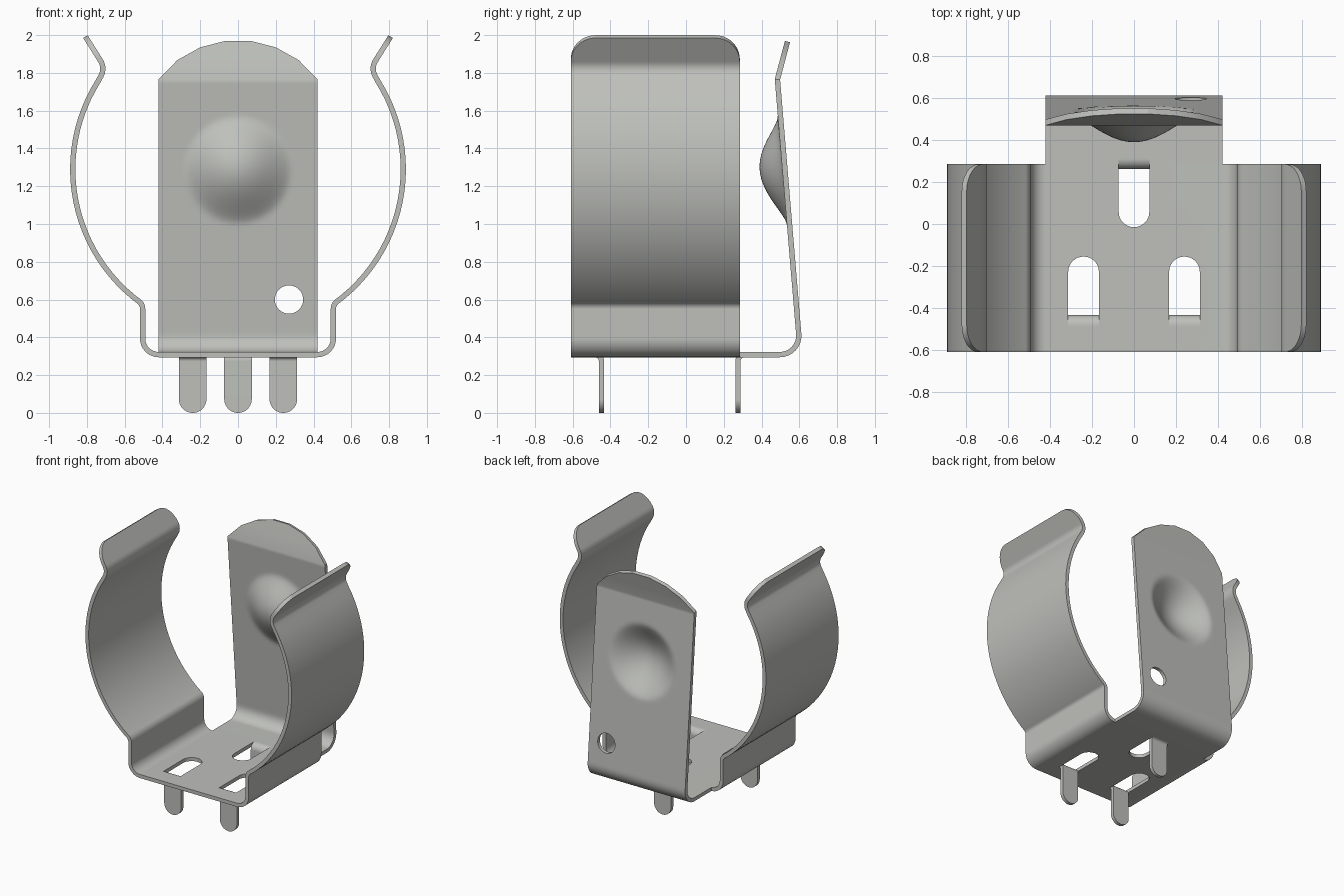
import bpy, bmesh, math
from mathutils import Vector

if "Cube" in bpy.data.objects:
    bpy.data.objects.remove(bpy.data.objects["Cube"], do_unlink=True)

T = 0.028          # sheet thickness
FLOOR = 0.3085     # mid-height of the floor sheet

metal = bpy.data.materials.new("grey metal")
metal.use_nodes = True
COLOUR = (0.52, 0.53, 0.50, 1)
metal.diffuse_color = COLOUR
metal.node_tree.nodes["Principled BSDF"].inputs["Base Color"].default_value = COLOUR


def rounded(points, steps=8):
    """Polyline from (u, z, radius) points with filleted corners."""
    out = []
    for i, (u, z, r) in enumerate(points):
        p = Vector((u, z))
        if r == 0 or i in (0, len(points) - 1):
            out.append(p)
            continue
        a = (Vector(points[i - 1][:2]) - p).normalized()
        b = (Vector(points[i + 1][:2]) - p).normalized()
        half = a.angle(b) / 2
        centre = p + (a + b).normalized() * (r / math.sin(half))
        s = p + a * (r / math.tan(half)) - centre
        e = p + b * (r / math.tan(half)) - centre
        total = s.angle(e)
        for k in range(steps + 1):
            f = k / steps
            out.append(centre + (s * math.sin((1 - f) * total)
                                 + e * math.sin(f * total)) / math.sin(total))
    return out


def finish(name, bm):
    bmesh.ops.recalc_face_normals(bm, faces=bm.faces)
    mesh = bpy.data.meshes.new(name)
    bm.to_mesh(mesh)
    bm.free()
    obj = bpy.data.objects.new(name, mesh)
    bpy.context.collection.objects.link(obj)
    mesh.materials.append(metal)
    return obj


def sheet(name, path, extent, place, cols=1, dent=None):
    """Solid bent sheet: path is its mid-line, extent(z) its two side limits."""
    bm = bmesh.new()
    n = len(path)
    grid = ([], [])
    for i, p in enumerate(path):
        d0 = (p - path[i - 1]).normalized() if i else None
        d1 = (path[i + 1] - p).normalized() if i < n - 1 else None
        d0, d1 = d0 or d1, d1 or d0
        t = (d0 + d1).normalized()
        off = Vector((-t.y, t.x)) * (T / 2 / t.dot(d0))
        lo, hi = extent(p.y)
        for side, sign in ((0, 1), (1, -1)):
            q = p + off * sign
            row = []
            for j in range(cols + 1):
                v = lo + (hi - lo) * j / cols
                u = q.x - (dent(v, p.y) if dent else 0)
                row.append(bm.verts.new(place(u, v, q.y)))
            grid[side].append(row)
    a, b = grid
    for i in range(n - 1):
        for j in range(cols):
            for g in grid:
                bm.faces.new((g[i][j], g[i][j + 1], g[i + 1][j + 1], g[i + 1][j]))
        for j in (0, cols):
            bm.faces.new((a[i][j], a[i + 1][j], b[i + 1][j], b[i][j]))
    for i in (0, n - 1):
        for j in range(cols):
            bm.faces.new((a[i][j], a[i][j + 1], b[i][j + 1], b[i][j]))
    return finish(name, bm)


def prism(outline, push):
    """Cutter: flat outline extruded along a vector."""
    bm = bmesh.new()
    face = bm.faces.new([bm.verts.new(p) for p in outline])
    new = bmesh.ops.extrude_face_region(bm, geom=[face])["geom"]
    bmesh.ops.translate(bm, vec=push, verts=[v for v in new if isinstance(v, bmesh.types.BMVert)])
    obj = finish("cutter", bm)
    obj.hide_render = True
    return obj


def activate(obj):
    bpy.ops.object.select_all(action='DESELECT')
    obj.select_set(True)
    bpy.context.view_layer.objects.active = obj


def cut(obj, cutter):
    activate(obj)
    mod = obj.modifiers.new("cut", 'BOOLEAN')
    mod.operation, mod.solver, mod.object = 'DIFFERENCE', 'EXACT', cutter
    bpy.ops.object.modifier_apply(modifier=mod.name)


def along_y(u, v, z):
    return (u, v, z)


def along_x(u, v, z):
    return (v, u, z)


# Clip band: floor, side steps, round spring arms and flared lips
R, CZ = 0.875, 1.29
start, end = math.atan2(-0.7146, 0.505), math.asin((1.755 - CZ) / R)
points = [(0, FLOOR, 0), (0.505, FLOOR, 0.085)]
for k in range(25):
    ang = start + (end - start) * k / 24
    points.append((R * math.cos(ang), CZ + R * math.sin(ang), 0.05 if k == 0 else 0))
points += [(0.703, 1.825, 0.08), (0.808, 1.992, 0)]
half = rounded(points)
neck, tip = half[-2], half[-1]
half = half[:-1] + [neck.lerp(tip, math.sin(k * math.pi / 20)) for k in range(1, 11)]
band_path = [Vector((-p.x, p.y)) for p in reversed(half[1:])] + half[1:]


def band_extent(z):
    f = min(max((z - 1.865) / 0.127, 0), 1)
    inset = 0.13 * (1 - math.sqrt(1 - f * f))
    return -0.61 + inset, 0.285 - inset


band = sheet("clip_band", band_path, band_extent, along_y)

# Back plate: floor tongue, bend, leaning plate with dimple, arched top
plate_path = rounded([(0.285, FLOOR, 0), (0.606, FLOOR, 0.10), (0.484, 1.765, 0)])
low, high = plate_path[-2], plate_path[-1]
plate_path = plate_path[:-1] + [low.lerp(high, k / 64) for k in range(1, 65)]
crown = Vector((0.537, 1.965))
ARCH_R, ARCH_Z, ARCH = 0.54, 1.43, math.asin(0.42 / 0.54)
for k in (5, 3, 1):
    z = ARCH_Z + ARCH_R * math.cos(ARCH * k / 7)
    plate_path.append(high.lerp(crown, (z - high.y) / (crown.y - high.y)))


def plate_extent(z):
    w = 0.42
    if z > 1.775:
        w = math.sqrt(ARCH_R ** 2 - (z - ARCH_Z) ** 2)
    return -w, w


def dimple(x, z):
    r2 = (x * x + (z - 1.285) ** 2) / 0.285 ** 2
    return 0.12 * (1 - r2) ** 1.5 if r2 < 1 else 0


plate = sheet("back_plate", plate_path, plate_extent, along_x, 44, dimple)

# Round hole low in the plate
hole = prism([(0.27 + 0.075 * math.cos(k * math.pi / 16), 0.45,
               0.60 + 0.075 * math.sin(k * math.pi / 16)) for k in range(32)], (0, 0.3, 0))
cut(plate, hole)
bpy.data.objects.remove(hole, do_unlink=True)

# Prongs bent down out of round-ended slots
PW = 0.073
parts = [band, plate]


def prong_extent(z):
    w = PW
    if z < PW:
        w = max(math.sqrt(max(PW ** 2 - (PW - z) ** 2, 0)), 0.004)
    return -w, w


for name, x, root, bend, slot_end in (("front_right_prong", -0.24, -0.49, -0.4475, -0.155),
                                      ("front_left_prong", 0.24, -0.49, -0.4475, -0.155),
                                      ("back_prong", 0.0, 0.325, 0.275, -0.015)):
    path = rounded([(root, FLOOR, 0), (bend, FLOOR, 0.035), (bend, PW, 0)])
    path += [Vector((bend, PW - PW * math.sin(k * math.pi / 20))) for k in range(1, 11)]
    prong = sheet(name, path, prong_extent, along_x)
    prong.location.x = x
    parts.append(prong)

    way = 1 if slot_end > root else -1
    outline = [(x - PW, root, 0.25), (x + PW, root, 0.25)]
    outline += [(x + PW * math.cos(k * math.pi / 16),
                 slot_end + way * PW * (math.sin(k * math.pi / 16) - 1), 0.25) for k in range(17)]
    slot = prism(outline, (0, 0, 0.12))
    cut(band, slot)
    if root > 0.285:
        cut(plate, slot)
    bpy.data.objects.remove(slot, do_unlink=True)

# Smooth bends with crisp sheet edges
for obj in parts:
    activate(obj)
    bpy.ops.object.shade_smooth_by_angle(angle=math.radians(32))
    mod = obj.modifiers.new("weighted normals", 'WEIGHTED_NORMAL')
    mod.keep_sharp = True
